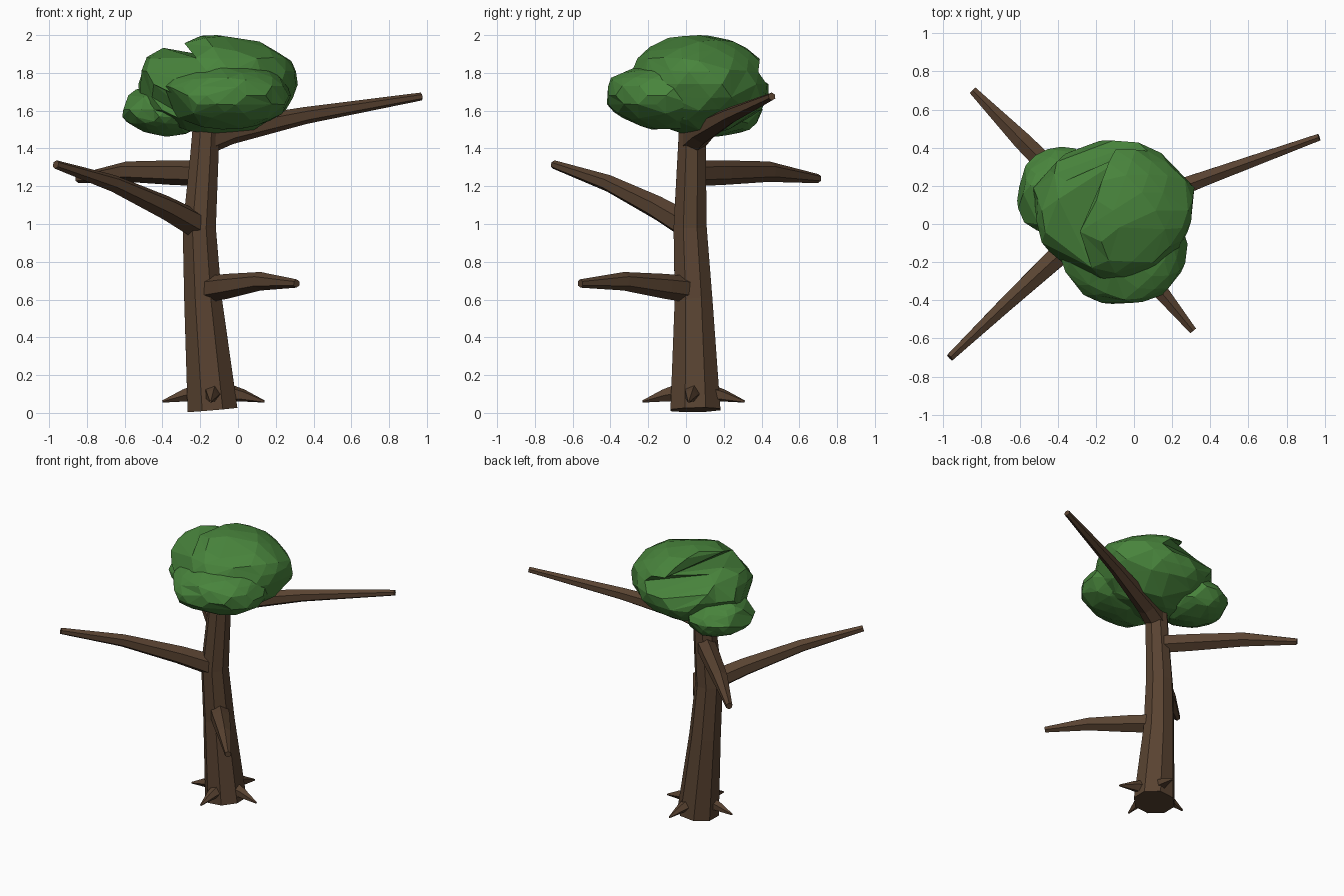
import bpy, bmesh, math, random
from mathutils import Vector, noise

if "Cube" in bpy.data.objects:
    bpy.data.objects.remove(bpy.data.objects["Cube"])


def material(name, color):
    m = bpy.data.materials.new(name)
    m.diffuse_color = color
    m.use_nodes = True
    m.node_tree.nodes["Principled BSDF"].inputs["Base Color"].default_value = m.diffuse_color
    return m


BARK = material("bark", (0.1, 0.056, 0.031, 1))
LEAF = material("leaf", (0.065, 0.23, 0.045, 1))


def finish(bm, name, mat):
    bmesh.ops.recalc_face_normals(bm, faces=bm.faces)
    me = bpy.data.meshes.new(name)
    bm.to_mesh(me)
    bm.free()
    me.materials.append(mat)
    ob = bpy.data.objects.new(name, me)
    bpy.context.collection.objects.link(ob)
    return ob


def limb(name, rings, sides):
    """Faceted tapering tube through rings of (x, y, z, radius)."""
    bm = bmesh.new()
    pts = [Vector(r[:3]) for r in rings]
    loops = []
    for i, p in enumerate(pts):
        t = (pts[min(i + 1, len(pts) - 1)] - pts[max(i - 1, 0)]).normalized()
        ref = Vector((0, 0, 1)) if abs(t.z) < 0.8 else Vector((0, 1, 0))
        u = t.cross(ref).normalized()
        v = u.cross(t)
        loop = []
        for k in range(sides):
            a = 2 * math.pi * (k + 0.5) / sides
            loop.append(bm.verts.new(p + (u * math.cos(a) + v * math.sin(a)) * rings[i][3]))
        loops.append(loop)
    for a, b in zip(loops, loops[1:]):
        for k in range(sides):
            j = (k + 1) % sides
            bm.faces.new((a[k], a[j], b[j], b[k]))
    bm.faces.new(loops[0])
    bm.faces.new(loops[-1])
    return finish(bm, name, BARK)


def clump(name, center, radii, seed, top=None):
    """Lumpy low-poly leaf ball."""
    bm = bmesh.new()
    bmesh.ops.create_icosphere(bm, subdivisions=3, radius=1)
    random.seed(seed)
    bmesh.ops.dissolve_verts(bm, verts=random.sample(list(bm.verts), 55))
    bmesh.ops.triangulate(bm, faces=bm.faces)
    off = Vector((seed * 3.1, seed * 1.7, 0))
    for v in bm.verts:
        s = 1 + 0.07 * noise.noise(v.co * 1.8 + off) + random.uniform(-0.025, 0.025)
        v.co = Vector(v.co[i] * s * radii[i] + center[i] for i in range(3))
        if top:
            v.co.z = min(v.co.z, top)
    finish(bm, name, LEAF)


# trunk
limb("trunk", [(-0.135, 0.05, 0.016, 0.143), (-0.185, 0.04, 0.6, 0.108),
               (-0.205, 0.022, 0.98, 0.095), (-0.178, 0.03, 1.36, 0.081),
               (-0.168, 0.035, 1.52, 0.077)], 8)

# branches
limb("low_branch", [(-0.16, 0.01, 0.655, 0.07), (-0.06, -0.11, 0.67, 0.066),
                    (0.12, -0.33, 0.697, 0.049), (0.31, -0.56, 0.685, 0.022)], 6)
limb("front_left_branch", [(-0.20, 0.02, 0.985, 0.076), (-0.38, -0.15, 1.085, 0.064),
                           (-0.66, -0.41, 1.215, 0.045), (-0.965, -0.7, 1.315, 0.023)], 6)
limb("back_left_branch", [(-0.18, 0.03, 1.268, 0.068), (-0.35, 0.2, 1.272, 0.065),
                          (-0.59, 0.44, 1.277, 0.054), (-0.845, 0.7, 1.24, 0.024)], 6)
limb("upper_right_branch", [(-0.18, 0.03, 1.44, 0.078), (-0.04, 0.085, 1.49, 0.068),
                            (0.36, 0.235, 1.575, 0.045), (0.97, 0.455, 1.675, 0.021)], 6)

# roots: name and tip position
for name, x, y in [("right_root", 0.14, 0.015), ("back_root", -0.08, 0.31),
                   ("left_root", -0.4, 0.03), ("front_root", -0.145, -0.23)]:
    at = lambda f: (-0.13 + f * (x + 0.13), 0.04 + f * (y - 0.04))
    limb(name, [(*at(0.3), 0.105, 0.05), (*at(0.58), 0.092, 0.034),
                (*at(1), 0.06, 0.006)], 5)

# foliage
clump("main_foliage", (-0.11, 0.07, 1.74), (0.425, 0.37, 0.265), 1, 2.0)
clump("left_foliage", (-0.38, 0.16, 1.605), (0.23, 0.245, 0.14), 2)
clump("front_foliage", (-0.06, -0.105, 1.68), (0.345, 0.325, 0.18), 5)
